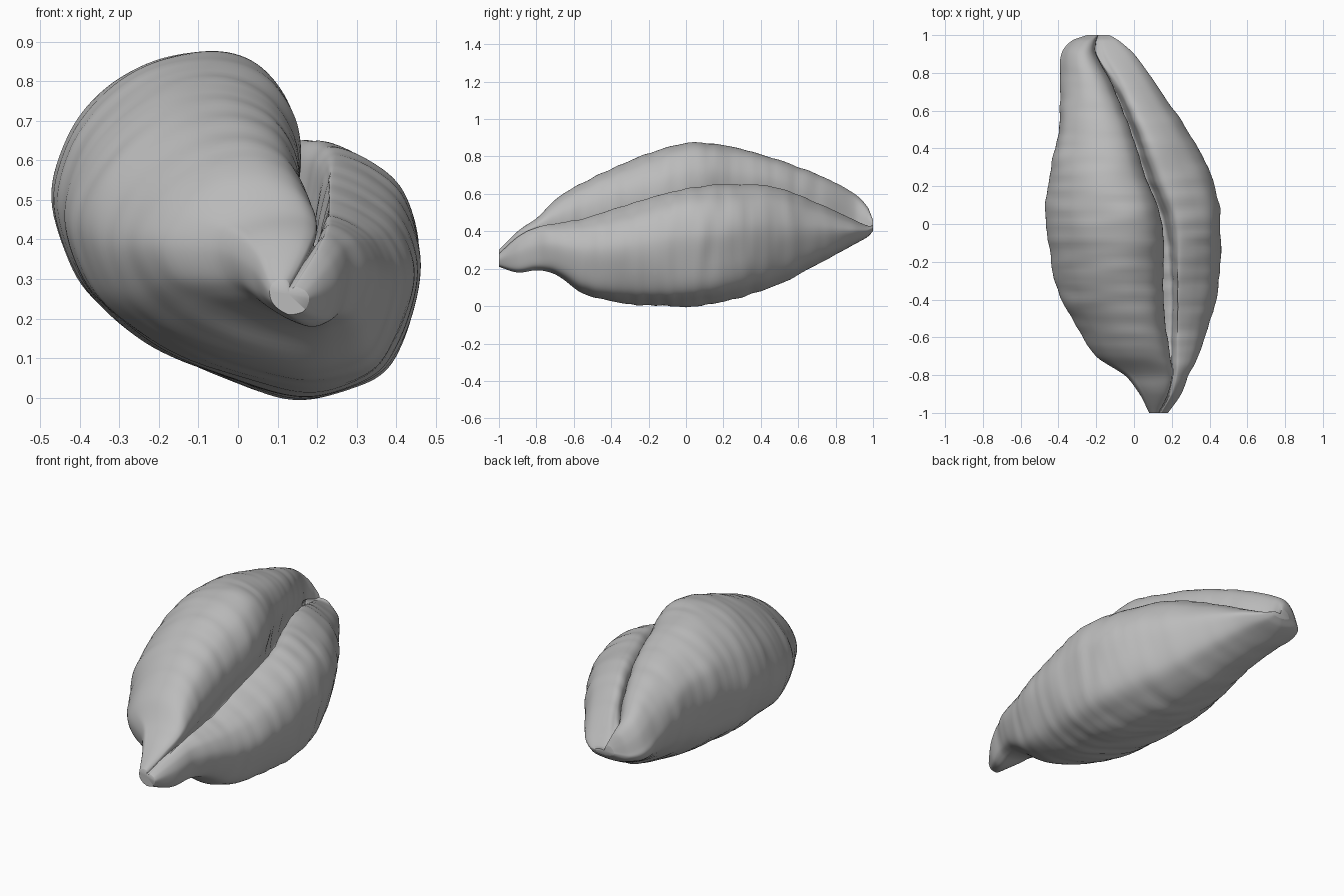
import bpy
import bmesh
import math
from mathutils import Vector, noise

cube = bpy.data.objects.get("Cube")
if cube:
    bpy.data.objects.remove(cube, do_unlink=True)

# Middle cross-section (x, z): small lobe, belly, large lobe, then the fold
LOBES = [
    (0.2, 0.61), (0.25, 0.64), (0.34, 0.6), (0.42, 0.52), (0.465, 0.38),
    (0.44, 0.22), (0.38, 0.08), (0.28, 0.02), (0.155, 0), (0, 0.04),
    (-0.16, 0.11), (-0.3, 0.2), (-0.41, 0.32), (-0.465, 0.5), (-0.43, 0.66),
    (-0.34, 0.77), (-0.2, 0.85), (-0.05, 0.87), (0.07, 0.83), (0.14, 0.74),
    (0.155, 0.64),
]
FOLD = [(0.13, 0.54), (0.12, 0.46), (0.16, 0.44), (0.18, 0.52)]
REF_X = (-0.465, 0.155, 0.465)
REF_Z = (0, 0.64, 0.87)

# Stations along y: left edge, fold, right edge, base, small lobe top, large lobe top
STATIONS = [
    (-1, 0.08, 0.13, 0.18, 0.21, 0.28, 0.3),
    (-0.9, 0.03, 0.18, 0.25, 0.18, 0.37, 0.4),
    (-0.8, -0.05, 0.2, 0.29, 0.19, 0.42, 0.47),
    (-0.7, -0.2, 0.19, 0.34, 0.17, 0.44, 0.57),
    (-0.55, -0.3, 0.17, 0.39, 0.07, 0.47, 0.66),
    (-0.35, -0.4, 0.15, 0.44, 0.02, 0.53, 0.76),
    (0, -0.465, 0.15, 0.46, 0, 0.63, 0.87),
    (0.25, -0.45, 0.06, 0.41, 0.04, 0.65, 0.85),
    (0.5, -0.4, -0.02, 0.28, 0.12, 0.63, 0.78),
    (0.75, -0.39, -0.12, 0.11, 0.25, 0.53, 0.68),
    (0.9, -0.385, -0.2, 0, 0.33, 0.46, 0.6),
    (0.97, -0.33, -0.2, -0.08, 0.37, 0.43, 0.53),
    (1, -0.25, -0.19, -0.13, 0.4, 0.43, 0.46),
]
RINGS = 150
STEPS = 8


def spline(a, b, c, d, t):
    """Catmull-Rom interpolation between b and c."""
    return Vector([
        q + t / 2 * (r - p + t * (2 * p - 5 * q + 4 * r - s + t * (3 * (q - r) + s - p)))
        for p, q, r, s in zip(a, b, c, d)])


def remap(value, ref, target):
    """Stretch the two halves of a range separately."""
    i = 0 if value <= ref[1] else 1
    t = (value - ref[i]) / (ref[i + 1] - ref[i])
    return target[i] + t * (target[i + 1] - target[i])


def station(y):
    """Smooth section limits at a given y, using finite-difference tangents."""
    i = max(k for k in range(len(STATIONS) - 1) if STATIONS[k][0] <= y)
    last = len(STATIONS) - 1
    a, b, c, d = (STATIONS[min(max(k, 0), last)] for k in range(i - 1, i + 3))
    span = c[0] - b[0]
    t = (y - b[0]) / span
    result = []
    for p, q, r, s in zip(a[1:], b[1:], c[1:], d[1:]):
        m = (r - p) / (c[0] - a[0]) * span
        n = (s - q) / (d[0] - b[0]) * span
        h = t * t * (3 - 2 * t)
        result.append(q + h * (r - q) + t * (1 - t) * ((1 - t) * m - t * n))
    return result


def section(y):
    """Closed ring of points for one slice of the shell."""
    limits = station(y)
    xs, zs = limits[:3], limits[3:]
    depth = min(1, max(0.1, (0.97 - abs(y)) * 3))
    widen = 0.04 * math.exp(-((y + 0.35) / 0.25) ** 2)
    points = [(remap(x, REF_X, xs), remap(z, REF_Z, zs)) for x, z in LOBES]
    points[0] = (points[0][0] + widen, points[0][1])
    for k, (x, z) in enumerate(FOLD):
        x = REF_X[1] + (x - REF_X[1]) * depth
        z = REF_Z[1] + (z - REF_Z[1]) * depth
        points.append((remap(x, REF_X, xs) + widen * (k > 1), remap(z, REF_Z, zs)))
    count = len(points)
    ring = []
    for k in range(count):
        near = [points[(k + j) % count] for j in (-1, 0, 1, 2)]
        ring += [spline(*near, step / STEPS) for step in range(STEPS)]
    return [Vector((p.x, y, p.y)) for p in ring]


# Folded shell: rings joined lengthwise and closed at both tips
bm = bmesh.new()
rings = []
for i in range(RINGS + 1):
    y = -math.cos(math.pi * i / RINGS)
    rings.append([bm.verts.new(p) for p in section(y)])
for lower, upper in zip(rings, rings[1:]):
    for k in range(len(lower)):
        j = (k + 1) % len(lower)
        bm.faces.new((lower[k], lower[j], upper[j], upper[k]))
for ring in (rings[0], rings[-1]):
    centre = sum((v.co for v in ring), Vector()) / len(ring)
    hub = bm.verts.new(centre)
    for k, v in enumerate(ring):
        bm.faces.new((v, ring[(k + 1) % len(ring)], hub))
bmesh.ops.recalc_face_normals(bm, faces=bm.faces)
bm.normal_update()

# Fine growth ribs and gentle lumps, fading towards the tips
for v in bm.verts:
    p = v.co
    fade = max(0, 1 - p.y ** 2)
    lump = noise.noise(p * 5) * 0.008
    rib = noise.noise(Vector((p.x * 3, p.y * 18, p.z * 3))) * 0.007
    p += v.normal * (lump + rib) * fade

mesh = bpy.data.meshes.new("folded_shell")
bm.to_mesh(mesh)
bm.free()
shell = bpy.data.objects.new("folded_shell", mesh)
bpy.context.collection.objects.link(shell)

# Single plain grey
grey = bpy.data.materials.new("plain_grey")
grey.use_nodes = True
colour = (0.5, 0.5, 0.5, 1)
grey.diffuse_color = colour
grey.node_tree.nodes["Principled BSDF"].inputs["Base Color"].default_value = colour
mesh.materials.append(grey)

bpy.context.view_layer.objects.active = shell
shell.select_set(True)
bpy.ops.object.shade_smooth_by_angle(angle=math.radians(60))
